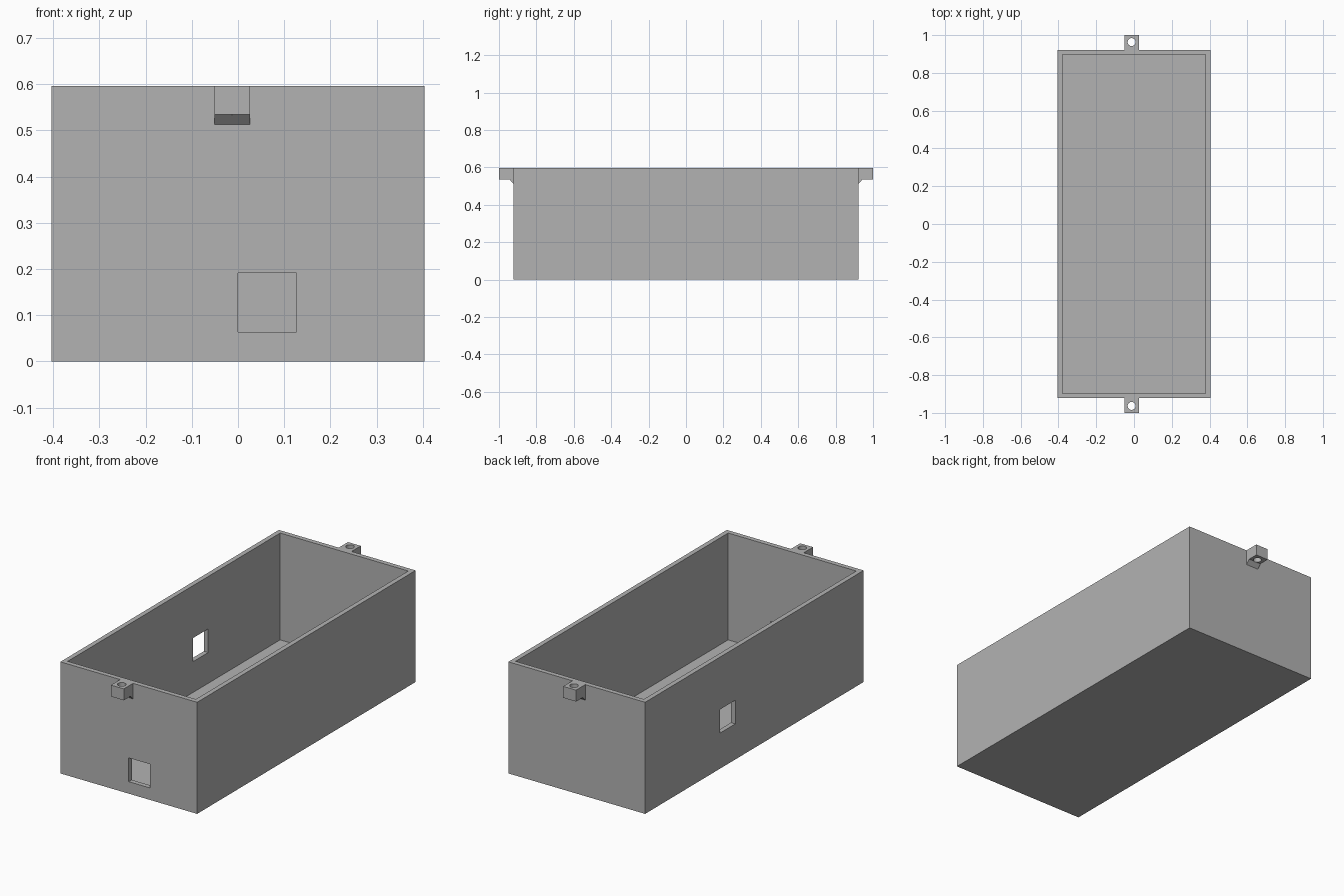
import bpy
import bmesh
from mathutils import Matrix, Vector

if "Cube" in bpy.data.objects:
    bpy.data.objects.remove(bpy.data.objects["Cube"], do_unlink=True)

HALF_X, HALF_Y, HEIGHT = 0.404, 0.922, 0.596
WALL = 0.0255
TAB_X, TAB_W = -0.0125, 0.076

grey = bpy.data.materials.new("plain grey")
grey.use_nodes = True
grey.diffuse_color = (0.45, 0.45, 0.45, 1)
grey.node_tree.nodes["Principled BSDF"].inputs["Base Color"].default_value = (0.45, 0.45, 0.45, 1)


def finish(name, bm):
    """Turn a bmesh into a grey object."""
    bmesh.ops.recalc_face_normals(bm, faces=bm.faces)
    mesh = bpy.data.meshes.new(name)
    bm.to_mesh(mesh)
    bm.free()
    mesh.materials.append(grey)
    obj = bpy.data.objects.new(name, mesh)
    bpy.context.collection.objects.link(obj)
    return obj


def block(name, low, high):
    """Box between two corners."""
    low, high = Vector(low), Vector(high)
    bm = bmesh.new()
    place = Matrix.Translation((low + high) / 2) @ Matrix.Diagonal((*(high - low), 1))
    bmesh.ops.create_cube(bm, size=1, matrix=place)
    return finish(name, bm)


def apply(obj, modifier):
    bpy.context.view_layer.objects.active = obj
    bpy.ops.object.modifier_apply(modifier=modifier.name)


def cut(obj, cutter):
    """Subtract the cutter and discard it."""
    mod = obj.modifiers.new("cut", 'BOOLEAN')
    mod.operation = 'DIFFERENCE'
    mod.solver = 'EXACT'
    mod.object = cutter
    cutter.hide_render = True
    apply(obj, mod)
    bpy.data.objects.remove(cutter, do_unlink=True)


# Open-topped box with a hollow interior
box = block("box_body", (-HALF_X, -HALF_Y, 0), (HALF_X, HALF_Y, HEIGHT))
cut(box, block("cavity_cutter", (WALL - HALF_X, WALL - HALF_Y, WALL),
               (HALF_X - WALL, HALF_Y - WALL, HEIGHT + 0.1)))

# Square openings in the front wall and the right wall
cut(box, block("front_opening_cutter", (0, -HALF_Y - 0.1, 0.064), (0.127, -HALF_Y + 0.1, 0.191)))
cut(box, block("side_opening_cutter", (-HALF_X - 0.1, 0.161, 0.19), (-HALF_X + 0.1, 0.288, 0.316)))

# Mounting tab: side profile with a sloped support, extruded across its width
profile = [(-HALF_Y, HEIGHT), (-1, HEIGHT), (-1, 0.535), (-0.943, 0.535), (-HALF_Y, 0.513)]
bm = bmesh.new()
face = bm.faces.new([bm.verts.new((TAB_X - TAB_W / 2, y, z)) for y, z in profile])
extruded = bmesh.ops.extrude_face_region(bm, geom=[face])["geom"]
bmesh.ops.translate(bm, vec=(TAB_W, 0, 0),
                    verts=[v for v in extruded if isinstance(v, bmesh.types.BMVert)])
tabs = finish("mounting_tabs", bm)

# Vertical screw hole
bm = bmesh.new()
bmesh.ops.create_cone(bm, cap_ends=True, segments=32, radius1=0.021, radius2=0.021,
                      depth=0.4, matrix=Matrix.Translation((TAB_X, -0.963, 0.55)))
cut(tabs, finish("screw_hole_cutter", bm))

# Matching tab on the back
mirror = tabs.modifiers.new("mirror", 'MIRROR')
mirror.use_axis = (False, True, False)
apply(tabs, mirror)

for obj in (box, tabs):
    bpy.ops.object.select_all(action='DESELECT')
    obj.select_set(True)
    bpy.context.view_layer.objects.active = obj
    bpy.ops.object.shade_smooth_by_angle()
